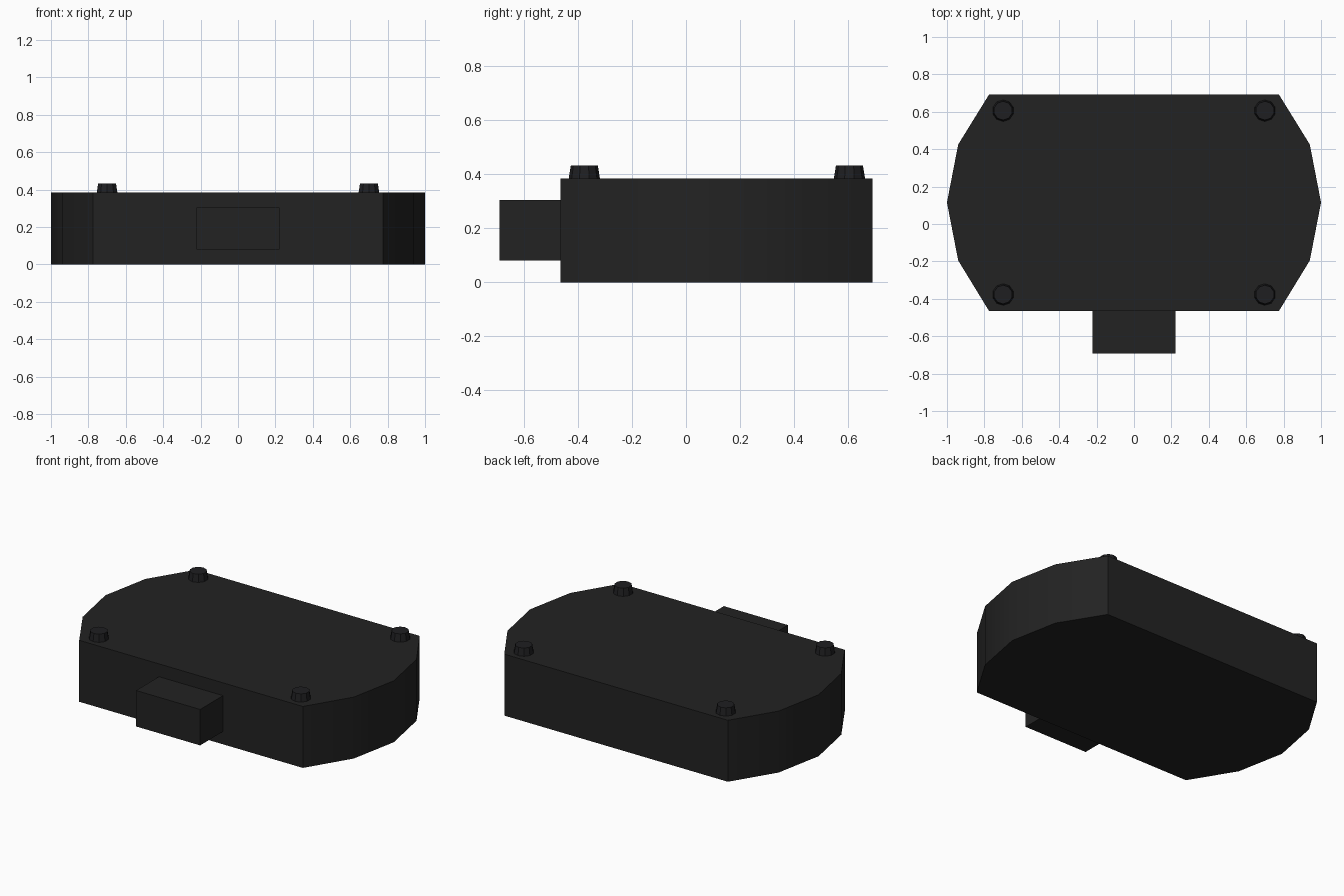
import bpy
import bmesh
import math

cube = bpy.data.objects.get("Cube")
if cube:
    bpy.data.objects.remove(cube, do_unlink=True)


def make_material(name, color):
    mat = bpy.data.materials.new(name)
    mat.use_nodes = True
    mat.diffuse_color = color
    mat.node_tree.nodes["Principled BSDF"].inputs["Base Color"].default_value = color
    return mat


def finish(name, bm, mat):
    bmesh.ops.recalc_face_normals(bm, faces=bm.faces)
    mesh = bpy.data.meshes.new(name)
    bm.to_mesh(mesh)
    bm.free()
    mesh.materials.append(mat)
    obj = bpy.data.objects.new(name, mesh)
    bpy.context.collection.objects.link(obj)
    return obj


def prism(name, outline, bottom, top, mat):
    """Extrude a flat outline from bottom to top."""
    bm = bmesh.new()
    base = bm.faces.new([bm.verts.new((x, y, bottom)) for x, y in outline])
    ext = bmesh.ops.extrude_face_region(bm, geom=[base], use_keep_orig=True)
    verts = [g for g in ext["geom"] if isinstance(g, bmesh.types.BMVert)]
    bmesh.ops.translate(bm, verts=verts, vec=(0, 0, top - bottom))
    return finish(name, bm, mat)


charcoal = make_material("charcoal plastic", (0.0165, 0.0165, 0.0165, 1))
rubber = make_material("dark rubber", (0.0135, 0.0135, 0.015, 1))

TOP = 0.385

# Body: mirrored outline with faceted, bowed ends
half = [(0.775, -0.465), (0.94, -0.195), (1.0, 0.115), (0.94, 0.425), (0.775, 0.692)]
outline = half + [(-x, y) for x, y in reversed(half)]
body = prism("body", outline, 0, TOP, charcoal)
bpy.context.view_layer.objects.active = body
body.select_set(True)
bpy.ops.object.shade_smooth_by_angle(angle=math.radians(30))
body.select_set(False)

# Block projecting from the front
w, front, back = 0.222, -0.692, -0.46
prism("front_connector", [(-w, front), (w, front), (w, back), (-w, back)],
      0.08, 0.305, charcoal)

# Four tapered studs on the top corners
for side, x in (("left", 0.7), ("right", -0.7)):
    for end, y in (("front", -0.377), ("back", 0.606)):
        bm = bmesh.new()
        bmesh.ops.create_cone(bm, cap_ends=True, segments=10,
                              radius1=0.058, radius2=0.05, depth=0.049)
        bmesh.ops.translate(bm, verts=bm.verts, vec=(x, y, TOP + 0.0235))
        finish(f"{end}_{side}_stud", bm, rubber)
